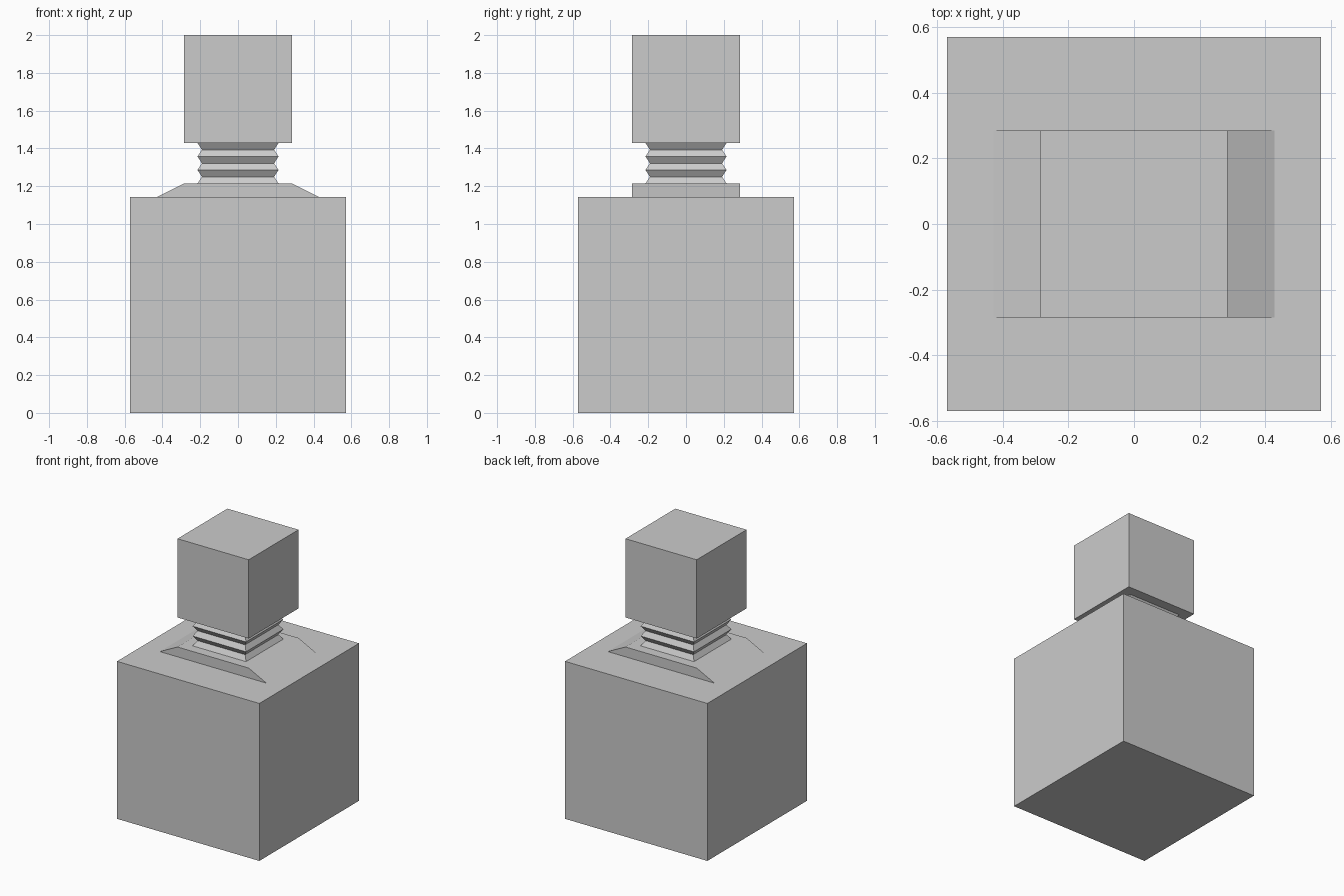
import bpy, bmesh

if "Cube" in bpy.data.objects:
    bpy.data.objects.remove(bpy.data.objects["Cube"])

U = 1 / 28  # design unit: the whole model is 56 units tall


def stack(name, rings):
    """Closed solid through rectangular rings of (half x, half y, z), in units."""
    bm = bmesh.new()
    loops = [[bm.verts.new((sx * hx * U, sy * hy * U, z * U))
              for sx, sy in ((-1, -1), (1, -1), (1, 1), (-1, 1))]
             for hx, hy, z in rings]
    for lo, hi in zip(loops, loops[1:]):
        for i in range(4):
            j = (i + 1) % 4
            bm.faces.new((lo[i], lo[j], hi[j], hi[i]))
    bm.faces.new(loops[0][::-1])
    bm.faces.new(loops[-1])
    mesh = bpy.data.meshes.new(name)
    bm.to_mesh(mesh)
    bm.free()
    obj = bpy.data.objects.new(name, mesh)
    bpy.context.collection.objects.link(obj)
    return obj


# Large cube body
stack("body", [(16, 16, 0), (16, 16, 32)])

# Collar with slopes on the left and right
stack("collar", [(12, 8, 32), (8, 8, 34)])

# Pleated neck: alternating wide and narrow square rings
pleats = [6 if i % 2 == 0 else 5.35 for i in range(7)]
stack("neck", [(w, w, 34 + i) for i, w in enumerate(pleats)])

# Small cube head
stack("head", [(8, 8, 40), (8, 8, 56)])
